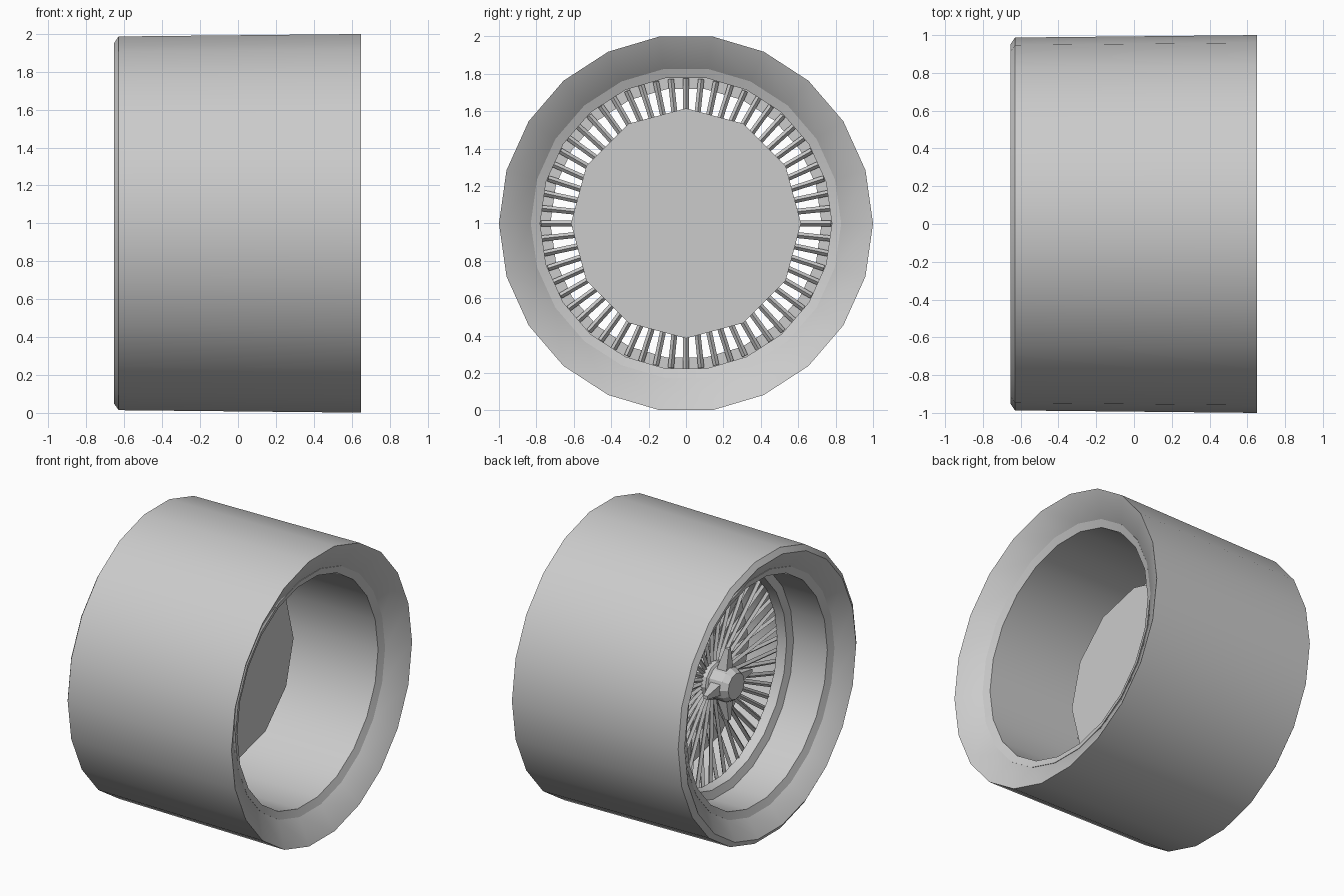
import bpy, bmesh
from math import sin, cos, pi, radians
from mathutils import Vector

if "Cube" in bpy.data.objects:
    bpy.data.objects.remove(bpy.data.objects["Cube"])

CENTRE = Vector((0, 0, 1))


def finish(name, bm, smooth=None):
    bmesh.ops.recalc_face_normals(bm, faces=bm.faces)
    me = bpy.data.meshes.new(name)
    bm.to_mesh(me)
    bm.free()
    ob = bpy.data.objects.new(name, me)
    ob.location = CENTRE
    bpy.context.collection.objects.link(ob)
    if smooth:
        bpy.ops.object.select_all(action='DESELECT')
        ob.select_set(True)
        bpy.context.view_layer.objects.active = ob
        bpy.ops.object.shade_smooth_by_angle(angle=radians(smooth))
    return ob


def lathe(name, profile, n, loop=True, smooth=None, zscale=1.0):
    """Spin (x, radius) points about the x axis; loop=False caps both ends."""
    bm = bmesh.new()
    rings = [[bm.verts.new((x, r * cos(2 * pi * i / n), zscale * r * sin(2 * pi * i / n)))
              for i in range(n)] for x, r in profile]
    pairs = list(zip(rings, rings[1:]))
    if loop:
        pairs.append((rings[-1], rings[0]))
    else:
        bm.faces.new(rings[0])
        bm.faces.new(rings[-1])
    for a, b in pairs:
        for i in range(n):
            j = (i + 1) % n
            bm.faces.new((a[i], a[j], b[j], b[i]))
    return finish(name, bm, smooth)


def rod(bm, a, b, r):
    """Square bar from a to b, edge turned toward the x axis."""
    d = (b - a).normalized()
    u = d.cross(Vector((1, 0, 0))).normalized()
    v = d.cross(u)
    ends = [[bm.verts.new(p + o * r) for o in (u, v, -u, -v)] for p in (a, b)]
    for i in range(4):
        j = (i + 1) % 4
        bm.faces.new((ends[0][i], ends[0][j], ends[1][j], ends[1][i]))
    bm.faces.new(ends[0])
    bm.faces.new(ends[1])


def radial(x, r, ang):
    return Vector((x, r * cos(ang), r * sin(ang)))


# Tyre: tapered tread, chamfered outer shoulder, dished sidewalls
lathe("tyre", [(0.65, 1.0), (-0.63, 0.987), (-0.655, 0.95), (-0.57, 0.83),
               (-0.55, 0.815), (0.54, 0.815), (0.56, 0.83)], 22, smooth=30, zscale=1.009)

# Rim barrel with a stepped lip on each side
lathe("rim_barrel", [(-0.57, 0.83), (-0.55, 0.78), (0.54, 0.78), (0.56, 0.83)],
      22, smooth=30, zscale=1.005)

# Inner ring that carries the spokes
lathe("spoke_ring", [(-0.29, 0.785), (-0.27, 0.73), (-0.20, 0.725), (-0.20, 0.785)],
      22, smooth=30)

# Backing disc
lathe("brake_disc", [(-0.06, 0.615), (0.0, 0.615)], 12, loop=False)

# Wire spokes, alternating between two hub depths
bm = bmesh.new()
count = 60
for i in range(count):
    ang = pi / 2 + 2 * pi * i / count
    inner_x = -0.11 if i % 2 else -0.20
    rod(bm, radial(inner_x, 0.10, ang), radial(-0.19, 0.775, ang), 0.016)
finish("wire_spokes", bm)

# Hub and chamfered centre cap
lathe("hub", [(-0.05, 0.13), (-0.24, 0.13), (-0.25, 0.115), (-0.35, 0.115),
              (-0.39, 0.09)], 12, loop=False)

# Ears of the centre nut
bm = bmesh.new()
for k in range(4):
    ang = pi / 2 + k * pi / 2
    side = Vector((0, -sin(ang), cos(ang)))
    base = [radial(x, 0.09, ang) + side * s for x, s in
            ((-0.26, -0.04), (-0.34, -0.04), (-0.34, 0.04), (-0.26, 0.04))]
    tip = [radial(x, 0.25, ang) + side * s for x, s in
           ((-0.31, -0.012), (-0.34, -0.012), (-0.34, 0.012), (-0.31, 0.012))]
    b = [bm.verts.new(p) for p in base]
    t = [bm.verts.new(p) for p in tip]
    bm.faces.new(b)
    bm.faces.new(t)
    for i in range(4):
        j = (i + 1) % 4
        bm.faces.new((b[i], b[j], t[j], t[i]))
finish("centre_nut_ears", bm)
